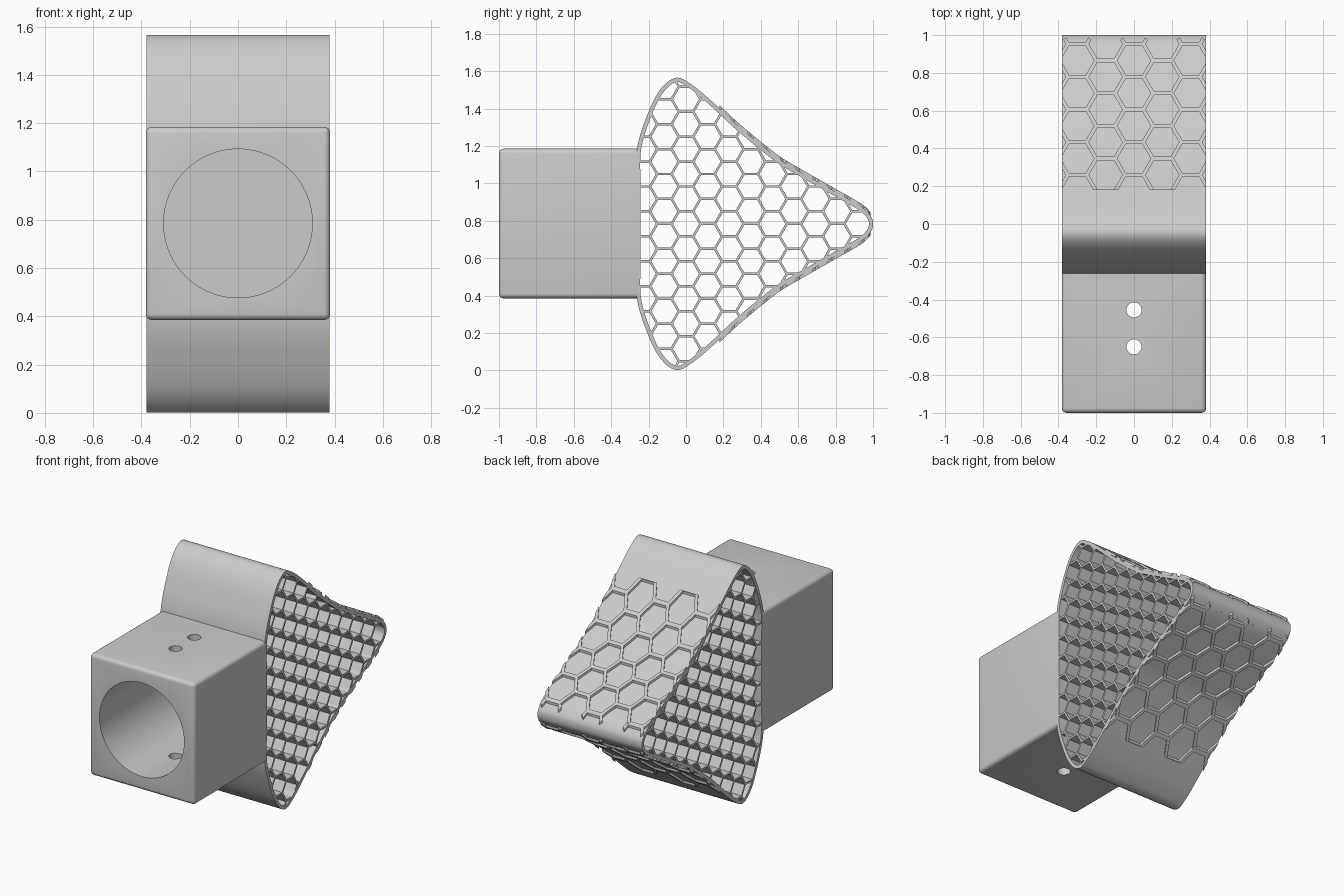
import bpy, bmesh, math
from mathutils import Vector

if "Cube" in bpy.data.objects:
    bpy.data.objects.remove(bpy.data.objects["Cube"])

ZC = 0.783      # height of the symmetry plane
HALF_W = 0.38   # half width along x
WALL = 0.022    # shell thickness


def finish(bm, name, smooth=None):
    bmesh.ops.recalc_face_normals(bm, faces=bm.faces[:])
    mesh = bpy.data.meshes.new(name)
    bm.to_mesh(mesh)
    bm.free()
    obj = bpy.data.objects.new(name, mesh)
    bpy.context.collection.objects.link(obj)
    if smooth:
        activate(obj)
        bpy.ops.object.shade_smooth_by_angle(angle=math.radians(smooth))
    return obj


def activate(obj):
    bpy.ops.object.select_all(action='DESELECT')
    obj.select_set(True)
    bpy.context.view_layer.objects.active = obj


def add_box(bm, corners):
    # corners: bottom four in order, then top four in order
    v = [bm.verts.new(c) for c in corners]
    for f in ((0, 1, 2, 3), (7, 6, 5, 4), (0, 4, 5, 1),
              (1, 5, 6, 2), (2, 6, 7, 3), (3, 7, 4, 0)):
        bm.faces.new([v[i] for i in f])


def hex_edges(r, x0, x1, y0, y1):
    # every edge of a flat-topped honeycomb, once each
    flat = r * math.sqrt(3)
    for i in range(int(x0 / r / 1.5) - 2, int(x1 / r / 1.5) + 3):
        for j in range(int(y0 / flat) - 2, int(y1 / flat) + 3):
            c = Vector((1.5 * r * i, flat * (j + 0.5 * (i % 2))))
            p = [c + r * Vector((math.cos(k * math.pi / 3), math.sin(k * math.pi / 3)))
                 for k in range(4)]
            for k in range(3):
                yield p[k], p[k + 1]


def side_points(a, b, w):
    d = (b - a).normalized() * w / 2
    n = Vector((-d.y, d.x))
    return a + n, b + n, b - n, a - n


# Teardrop outline in (y, z offset), smoothed with a closed spline
upper = [(-.265, 0), (-.265, .2), (-.262, .40), (-.21, .575), (-.14, .715),
         (-.055, .781), (.03, .745), (.15, .645), (.29, .515), (.487, .355),
         (.61, .28), (.82, .16), (.94, .09), (.988, .042), (1.0, 0)]
ctrl = [Vector(p) for p in upper + [(y, -z) for y, z in upper[-2:0:-1]]]
STEPS = 8
outline = []
for i in range(len(ctrl)):
    a, b, c, d = (ctrl[(i + k) % len(ctrl)] for k in (-1, 0, 1, 2))
    for s in range(STEPS):
        t = s / STEPS
        outline.append(0.5 * (2 * b + (c - a) * t + (2 * a - 5 * b + 4 * c - d) * t * t
                              + (3 * b - a - 3 * c + d) * t ** 3))
top_half = outline[:(len(upper) - 1) * STEPS + 1]


def height(y):
    best = 0
    for p, q in zip(top_half, top_half[1:]):
        if p.x <= y <= q.x and q.x > p.x:
            best = max(best, p.y + (q.y - p.y) * (y - p.x) / (q.x - p.x))
    return best


# Outer shell: extruded ring
bm = bmesh.new()
rings = []
n = len(outline)
for i, p in enumerate(outline):
    tan = (outline[(i + 1) % n] - outline[i - 1]).normalized()
    q = p + Vector((tan.y, -tan.x)) * WALL
    rings.append([bm.verts.new((x, v.x, v.y + ZC)) for x, v in
                  ((-HALF_W, p), (HALF_W, p), (HALF_W, q), (-HALF_W, q))])
for i in range(n):
    r, s = rings[i], rings[(i + 1) % n]
    for k in range(4):
        m = (k + 1) % 4
        bm.faces.new((r[k], r[m], s[m], s[k]))
finish(bm, "teardrop_shell", 35)

# Honeycomb core: thin walls running through the full width
bm = bmesh.new()
for a, b in hex_edges(0.077, -0.3, 1.0, -0.8, 0.8):
    ts = [k / 24 for k in range(25)]
    ok = [t for t in ts if -.255 < a.lerp(b, t).x < .985
          and abs(a.lerp(b, t).y) < height(a.lerp(b, t).x) - 0.008]
    if len(ok) < 2:
        continue
    pts = side_points(a.lerp(b, ok[0]), a.lerp(b, ok[-1]), 0.013)
    add_box(bm, [(x, p.x, p.y + ZC) for x in (-HALF_W + .002, HALF_W - .002) for p in pts])
finish(bm, "honeycomb_core")

# Raised hexagon ribs on both sloping faces
bm = bmesh.new()
for a, b in hex_edges(0.1, -0.4, 0.4, 0.1, 1.0):
    for k in range(3):
        p, q = a.lerp(b, k / 3), a.lerp(b, (k + 1) / 3)
        pts = side_points(p, q, 0.02)
        if min(v.y for v in pts) < 0.1 or max(v.y for v in pts) > 0.992:
            continue
        for s in (1, -1):
            add_box(bm, [(v.x, v.y, ZC + s * (height(v.y) + dz))
                         for dz in (-0.012, 0.016) for v in pts])
for co, no in (((HALF_W, 0, 0), (1, 0, 0)), ((-HALF_W, 0, 0), (-1, 0, 0)),
               ((0, 0.18, 0), (0, -1, 0))):
    cut = bmesh.ops.bisect_plane(bm, geom=bm.verts[:] + bm.edges[:] + bm.faces[:],
                                 plane_co=co, plane_no=no, clear_outer=True)
    bmesh.ops.holes_fill(bm, edges=[e for e in cut['geom_cut']
                                    if isinstance(e, bmesh.types.BMEdge)], sides=0)
finish(bm, "surface_ribs")

# Socket block with rounded edges
bpy.ops.mesh.primitive_cube_add(size=1, location=(0, -0.625, 0.785))
block = bpy.context.object
block.name = "socket_block"
block.scale = (0.764, 0.75, 0.80)
bpy.ops.object.transform_apply(location=False, rotation=False, scale=True)
bm = bmesh.new()
bm.from_mesh(block.data)
edges = [e for e in bm.edges if min(v.co.y for v in e.verts) < 0]
bmesh.ops.bevel(bm, geom=edges, offset=0.025, segments=4, profile=0.5, affect='EDGES')
bm.to_mesh(block.data)
bm.free()


def drill(radius, depth, loc, rot, sides):
    bpy.ops.mesh.primitive_cylinder_add(vertices=sides, radius=radius, depth=depth,
                                        location=loc, rotation=rot)
    cutter = bpy.context.object
    cutter.hide_render = True
    activate(block)
    mod = block.modifiers.new("hole", 'BOOLEAN')
    mod.operation, mod.solver, mod.object = 'DIFFERENCE', 'EXACT', cutter
    bpy.ops.object.modifier_apply(modifier=mod.name)
    bpy.data.objects.remove(cutter)


# Front bore and the two vertical screw holes
drill(0.308, 0.9, (0, -0.74, 0.785), (math.pi / 2, 0, 0), 96)
for y in (-0.455, -0.65):
    drill(0.04, 2, (0, y, 0.785), (0, 0, 0), 32)
activate(block)
bpy.ops.object.shade_smooth_by_angle(angle=math.radians(35))
